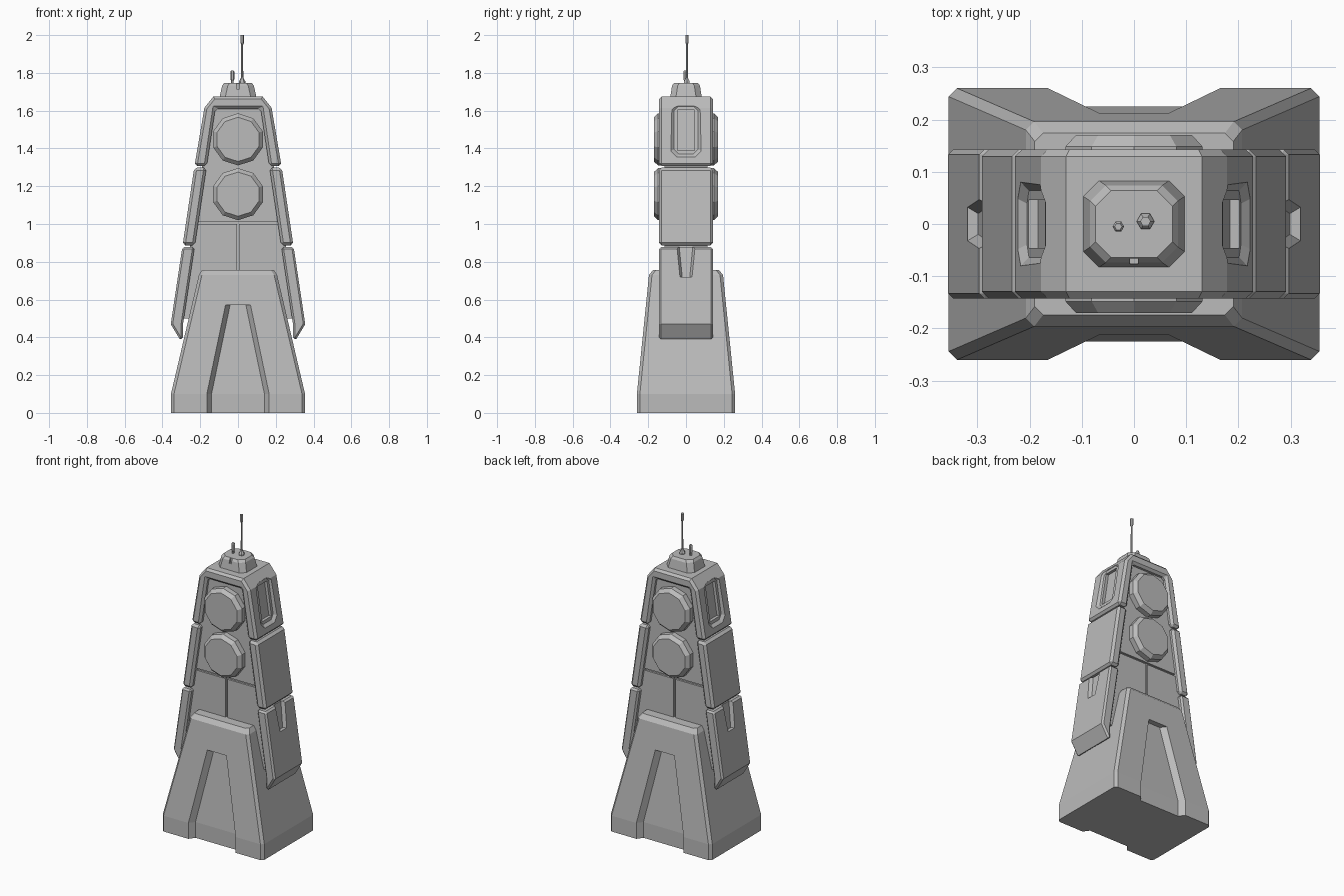
import bpy, bmesh, math
from mathutils import Vector

cube = bpy.data.objects.get("Cube")
if cube:
    bpy.data.objects.remove(cube, do_unlink=True)

grey = bpy.data.materials.new("plain_grey")
grey.use_nodes = True
GREY = (0.5, 0.5, 0.5, 1)
grey.diffuse_color = GREY
grey.node_tree.nodes["Principled BSDF"].inputs["Base Color"].default_value = GREY


def loft(name, sections):
    """Skin a stack of matching closed sections and cap both ends."""
    bm = bmesh.new()
    rings = [[bm.verts.new(p) for p in s] for s in sections]
    n = len(rings[0])
    for a, b in zip(rings, rings[1:]):
        for i in range(n):
            j = (i + 1) % n
            bm.faces.new((a[i], a[j], b[j], b[i]))
    bm.faces.new(rings[0])
    bm.faces.new(rings[-1])
    bmesh.ops.recalc_face_normals(bm, faces=bm.faces)
    mesh = bpy.data.meshes.new(name)
    bm.to_mesh(mesh)
    bm.free()
    mesh.materials.append(grey)
    ob = bpy.data.objects.new(name, mesh)
    bpy.context.collection.objects.link(ob)
    return ob


def prism(name, outline, depth):
    """Extrude an x-z outline through the depth, both ways from the centre."""
    return loft(name, [[(x, y, z) for x, z in outline] for y in (-depth, depth)])


def box(name, x, y, z):
    return loft(name, [[(x[0], y[0], h), (x[1], y[0], h), (x[1], y[1], h), (x[0], y[1], h)]
                       for h in z])


def octagon(w, d, c):
    return [(w, c - d), (w, d - c), (w - c, d), (c - w, d),
            (-w, d - c), (-w, c - d), (c - w, -d), (w - c, -d)]


def apply_modifier(ob, mod):
    bpy.context.view_layer.objects.active = ob
    bpy.ops.object.modifier_apply(modifier=mod.name)


def chamfer(ob, width):
    mod = ob.modifiers.new("chamfer", 'BEVEL')
    mod.width, mod.segments = width, 1
    mod.limit_method, mod.angle_limit = 'ANGLE', math.radians(62)
    apply_modifier(ob, mod)


def cut(ob, cutter):
    mod = ob.modifiers.new("cut", 'BOOLEAN')
    mod.operation, mod.solver, mod.object = 'DIFFERENCE', 'EXACT', cutter
    apply_modifier(ob, mod)
    bpy.data.objects.remove(cutter, do_unlink=True)


def outer(z):
    """Half width of the tower's sloping side at a height."""
    return 0.185 + 0.15 * (1.61 - z)


STRIP = 0.065   # side strip thickness
DEPTH = 0.143   # side strip half depth

# Flared base with a tapering recess front and back
base = loft("base", [[(x, y, z) for x, y in octagon(w, d, 0.016)] for w, d, z in
                     [(0.355, 0.26, 0), (0.355, 0.26, 0.1),
                      (0.207, 0.196, 0.73), (0.19, 0.174, 0.757)]])
for s in (-1, 1):
    cut(base, loft("base_recess", [
        [(-f - 0.05, s * (y + 0.07), z), (-f, s * y, z),
         (f, s * y, z), (f + 0.05, s * (y + 0.07), z)]
        for f, y, z in [(0.14, 0.225, -0.05), (0.14, 0.225, 0.1), (0.042, 0.178, 0.57)]]))

# Inner core with panel seams
top, low = outer(1.63) - 0.04, outer(0.5) - 0.04
core = prism("core", [(-low, 0.5), (low, 0.5), (top, 1.63), (-top, 1.63)], 0.115)
for s in (-1, 1):
    y = (s * 0.103, s * 0.15)
    cut(core, box("seam", (-0.006, 0.006), y, (0.6, 1.003)))
    cut(core, box("seam", (-0.4, 0.4), y, (1.0, 1.012)))

# Top arch joining both sides
z = 1.307
half = [(outer(z) - STRIP, z), (outer(z), z), (0.178, 1.615), (0.13, 1.675)]
inner_top = (outer(1.61) - STRIP, 1.61)
arch = prism("top_arch", [inner_top] + half + [(-x, h) for x, h in reversed(half)]
             + [(-inner_top[0], inner_top[1])], DEPTH)
chamfer(arch, 0.014)

# Side windows: chamfered octagonal recess with a deeper rectangular one
for s in (-1, 1):
    mid = 1.497
    cut(arch, loft("window_recess", [
        [(s * (outer(mid + v) + off), u, mid + v) for u, v in octagon(w, h, c)]
        for off, w, h, c in [(-0.016, 0.064, 0.126, 0.025), (0.018, 0.102, 0.164, 0.042)]]))
    cut(arch, loft("window_pocket", [
        [(s * (outer(mid + v) + off), u, mid + v) for u, v in
         [(-0.046, -0.107), (0.046, -0.107), (0.046, 0.107), (-0.046, 0.107)]]
        for off in (-0.034, 0.01)]))

# Side strips, split into a middle and a lower piece
for s, side in ((1, "left"), (-1, "right")):
    a, b = 0.887, 1.298
    strip = prism(side + "_middle_strip", [
        (s * x, h) for x, h in [(outer(a) - STRIP, a), (outer(a), a),
                                (outer(b), b), (outer(b) - STRIP, b)]], DEPTH)
    chamfer(strip, 0.014)
    a, b = 0.47, 0.877
    leg = prism(side + "_lower_strip", [
        (s * x, h) for x, h in [(outer(a) - STRIP, a), (0.292, 0.39), (0.308, 0.39),
                                (outer(a), a), (outer(b), b), (outer(b) - STRIP, b)]], DEPTH)
    chamfer(leg, 0.014)
    # Tapered slot running down from the top of the lower strip
    cut(leg, loft("slot", [
        [(s * (outer(h) - 0.02), -w + 0.012, h), (s * (outer(h) - 0.02), w - 0.012, h),
         (s * (outer(h) + 0.02), w + 0.012, h), (s * (outer(h) + 0.02), -w - 0.012, h)]
        for w, h in [(0.032, 0.72), (0.05, 0.9)]]))

# Ten-sided drums showing on the front and back
for name, height in (("upper_drum", 1.448), ("lower_drum", 1.158)):
    loft(name, [[(r * math.sin(i * math.tau / 10), y, height + r * math.cos(i * math.tau / 10))
                 for i in range(10)]
                for r, y in [(0.117, -0.17), (0.138, -0.148), (0.138, 0.148), (0.117, 0.17)]])

# Roof cap with a small front notch
cap = loft("roof_cap", [[(x, y, h) for x, y in octagon(w, d, 0.03)] for w, d, h in
                        [(0.1, 0.085, 1.66), (0.084, 0.074, 1.732), (0.074, 0.064, 1.746)]])
cut(cap, box("notch", (-0.008, 0.008), (-0.1, -0.066), (1.715, 1.8)))


def mast(name, x, y, profile):
    loft(name, [[(x + r * math.cos(i * math.tau / 6), y + r * math.sin(i * math.tau / 6), h)
                 for i in range(6)] for r, h in profile])


# Antennas
mast("tall_antenna", 0.022, 0.005, [(0.017, 1.74), (0.017, 1.755), (0.006, 1.775),
                                    (0.005, 1.95), (0.01, 1.96), (0.01, 2.0)])
mast("short_antenna", -0.03, -0.005, [(0.007, 1.74), (0.007, 1.76), (0.011, 1.765),
                                      (0.011, 1.805), (0.007, 1.812)])
